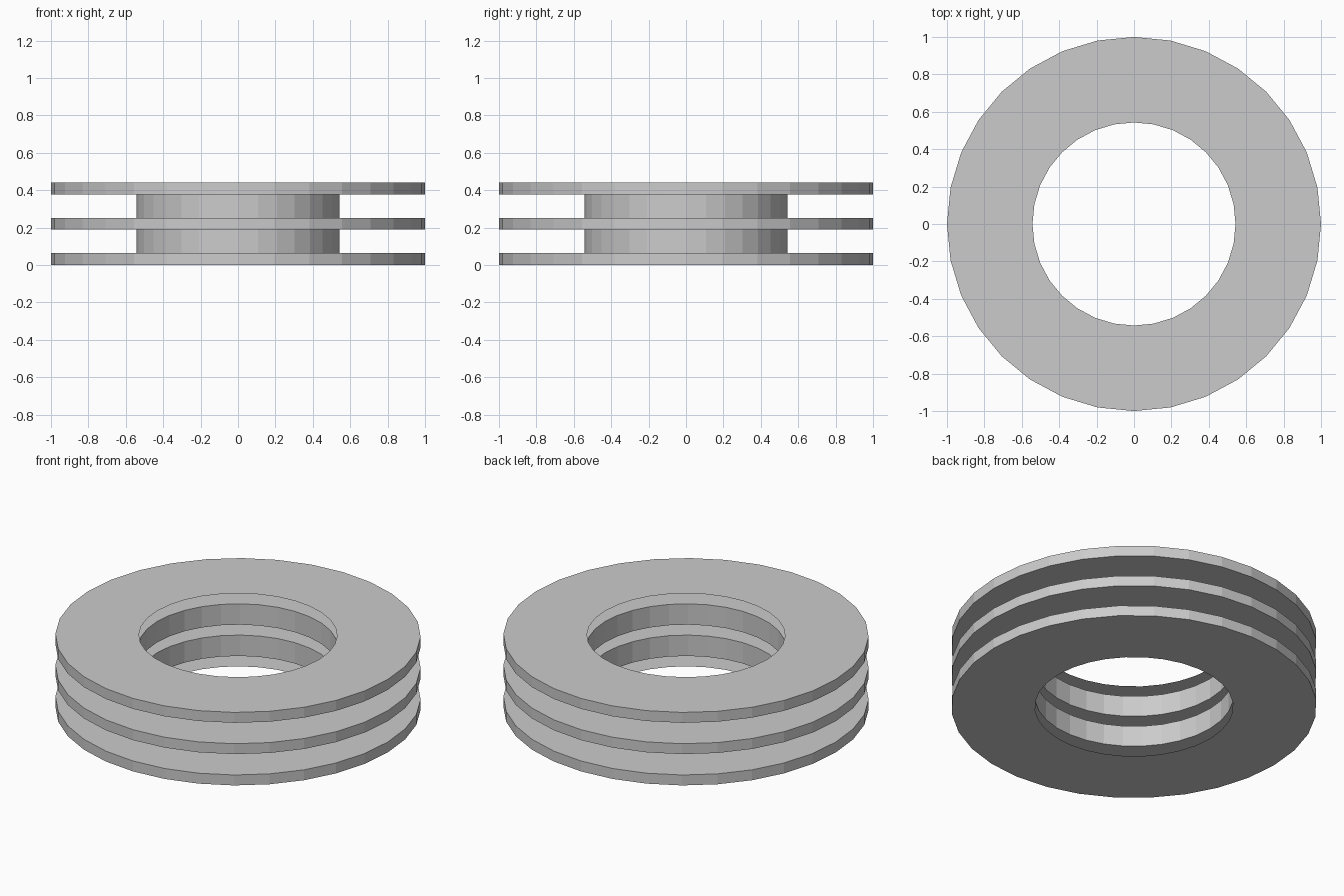
import bpy, bmesh
from math import cos, sin, tau

if "Cube" in bpy.data.objects:
    bpy.data.objects.remove(bpy.data.objects["Cube"])

SIDES = 32
R_OUT, R_IN = 1.0, 0.543
FLANGE, GAP = 0.063, 0.126

# Open profile: three flanges joined by a thin sleeve, left open on the bore side
profile = []
for i in range(3):
    z = i * (FLANGE + GAP)
    profile += [(R_IN, z), (R_OUT, z), (R_OUT, z + FLANGE), (R_IN, z + FLANGE)]

# Revolve the profile around z
bm = bmesh.new()
rings = [[bm.verts.new((r * cos(tau * k / SIDES), r * sin(tau * k / SIDES), z))
          for k in range(SIDES)] for r, z in profile]
for low, high in zip(rings, rings[1:]):
    for k in range(SIDES):
        n = (k + 1) % SIDES
        bm.faces.new((low[k], low[n], high[n], high[k]))

mesh = bpy.data.meshes.new("flanged_ring")
bm.to_mesh(mesh)
bm.free()
ring = bpy.data.objects.new("flanged_ring", mesh)
bpy.context.collection.objects.link(ring)
